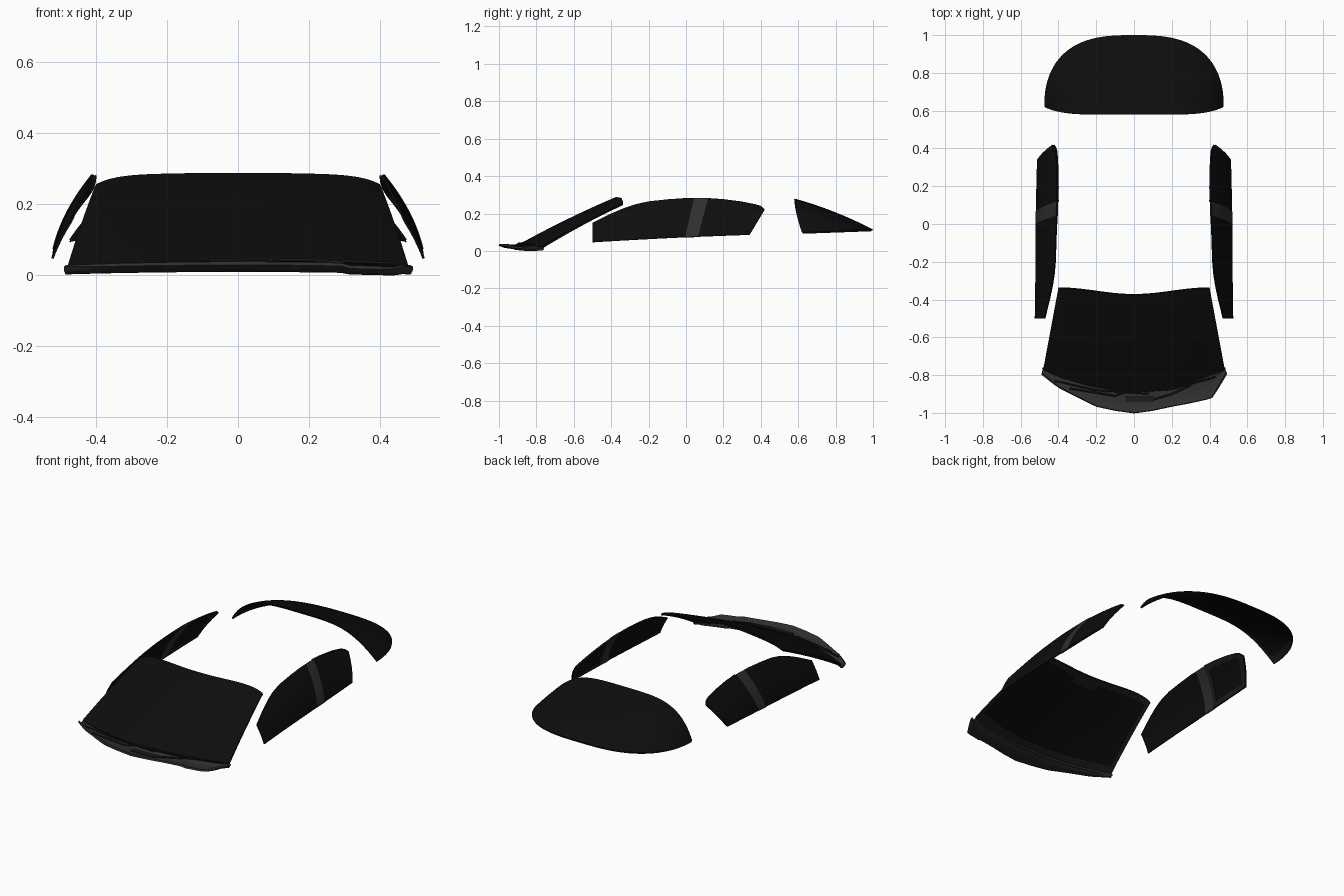
import bpy, bmesh, math

if "Cube" in bpy.data.objects:
    bpy.data.objects.remove(bpy.data.objects["Cube"])


def material(name, g):
    m = bpy.data.materials.new(name)
    m.diffuse_color = (g, g, g, 1)
    m.use_nodes = True
    m.node_tree.nodes["Principled BSDF"].inputs["Base Color"].default_value = m.diffuse_color
    return m


GLASS = material("glass_black", 0.004)
TRIM = material("trim_dark", 0.012)
GREY = material("trim_grey", 0.028)


def interp(pts, x):
    """Piecewise linear lookup in a list of (x, value)."""
    for (a, fa), (b, fb) in zip(pts, pts[1:]):
        if x <= b:
            return fa + (fb - fa) * max(0, (x - a)) / (b - a)
    return pts[-1][1]


def sheet(name, func, us, vs, mat, thick, keep=None, shift=(0, 0, 0), mirror=False):
    """Surface func(u, v) over a grid, given thickness; keep() picks cells."""
    bm = bmesh.new()
    grid = [[bm.verts.new([c + d for c, d in zip(func(u, v), shift)]) for v in vs] for u in us]
    for i in range(len(us) - 1):
        for j in range(len(vs) - 1):
            if keep is None or keep((us[i] + us[i + 1]) / 2, (vs[j] + vs[j + 1]) / 2):
                bm.faces.new((grid[i][j], grid[i + 1][j], grid[i + 1][j + 1], grid[i][j + 1]))
    bmesh.ops.delete(bm, geom=[v for v in bm.verts if not v.link_faces], context='VERTS')
    bmesh.ops.remove_doubles(bm, verts=bm.verts, dist=1e-5)
    me = bpy.data.meshes.new(name)
    bm.to_mesh(me)
    bm.free()
    ob = bpy.data.objects.new(name, me)
    bpy.context.collection.objects.link(ob)
    me.materials.append(mat)
    sol = ob.modifiers.new("thickness", 'SOLIDIFY')
    sol.thickness, sol.offset = thick, -1
    if mirror:
        ob.modifiers.new("mirror", 'MIRROR')
    bpy.ops.object.select_all(action='DESELECT')
    bpy.context.view_layer.objects.active = ob
    ob.select_set(True)
    for m in list(ob.modifiers):
        bpy.ops.object.modifier_apply(modifier=m.name)
    bpy.ops.object.shade_smooth_by_angle(angle=math.radians(35))
    return ob


def steps(a, b, n):
    return [a + (b - a) * i / n for i in range(n + 1)]


# Windshield: s across, t from base to roof
def windshield(s, t):
    bot = (0.48 * s, -0.885 + 0.115 * s * s, 0.04 - 0.015 * s * s)
    top = (0.40 * s, -0.3575 - 0.0175 * math.cos(math.pi * s), 0.288 - 0.008 * s * s - 0.024 * s ** 8)
    p = [a + (b - a) * t for a, b in zip(bot, top)]
    p[2] += 0.032 * t * (1 - t)
    return p


sheet("windshield", windshield, steps(-1, 1, 40), steps(0, 1, 16), GLASS, 0.006)
sheet("windshield_border", windshield, steps(-1, 1, 40), steps(0, 1, 30), TRIM, 0.004,
      lambda s, t: abs(s) > 0.93 or t < 0.09 or t > 0.94 or (abs(s) < 0.2 and t > 0.87),
      (0, 0.003, -0.007))

# Cowl panel below the windshield, with an uneven right front corner
FRONT = [(-0.485, -0.79), (-0.4, -0.86), (-0.2, -0.963), (-0.1, -0.985), (0, -0.999),
         (0.1, -0.985), (0.2, -0.963), (0.3, -0.945), (0.41, -0.92), (0.485, -0.79)]
SECTION = [(0, 0.038), (0.2, 0.026), (0.45, 0.021), (0.7, 0.019), (0.85, 0.026), (1, 0.024)]


def cowl(x, v):
    s = x / 0.485
    yf, yb = interp(FRONT, x), -0.85 + 0.09 * s * s
    drop = 0.010 * s * s + (0.006 if 0.3 < x < 0.45 else 0)
    return (x, yf + (yb - yf) * v, interp(SECTION, v) - drop * (1 - 0.4 * v))


sheet("cowl_panel", cowl, steps(-0.485, 0.485, 40), steps(0, 1, 20), GREY, 0.010)


# Wipers and their pivot on the cowl
def rod(name, pts, r):
    cu = bpy.data.curves.new(name, 'CURVE')
    cu.dimensions = '3D'
    cu.bevel_depth, cu.bevel_resolution = r, 1
    cu.use_fill_caps = True
    sp = cu.splines.new('POLY')
    sp.points.add(len(pts) - 1)
    for q, p in zip(sp.points, pts):
        q.co = (*p, 1)
    ob = bpy.data.objects.new(name, cu)
    bpy.context.collection.objects.link(ob)
    cu.materials.append(TRIM)


rod("wiper_blade_left", [(-0.42, -0.83, 0.03), (-0.2, -0.88, 0.034), (0.08, -0.9, 0.038)], 0.004)
rod("wiper_blade_right", [(-0.08, -0.895, 0.042), (0.2, -0.875, 0.043), (0.43, -0.81, 0.034)], 0.004)
rod("wiper_arm_left", [(-0.34, -0.87, 0.024), (-0.1, -0.91, 0.03), (-0.05, -0.89, 0.038)], 0.005)
rod("wiper_arm_right", [(0.1, -0.93, 0.026), (0.2, -0.9, 0.034), (0.3, -0.855, 0.038)], 0.005)
bpy.ops.mesh.primitive_cube_add(size=1, location=(0.03, -0.927, 0.022))
box = bpy.context.object
box.name = "wiper_pivot_cover"
box.scale = (0.15, 0.03, 0.012)
box.data.materials.append(TRIM)


# Rear window: wrapped bubble, widest at its front edge
def rear_window(q, r):
    s, t = math.sin(q * math.pi / 2), math.sin(r * math.pi / 2)
    w = 0.475 * max(0, 1 - t ** 2.3) ** 0.35
    rim = 0.10 + 0.015 * t
    crown = 0.28 - 0.165 * t + 0.05 * t * (1 - t)
    return (w * s, 0.58 + 0.42 * t + 0.04 * s ** 6 * (1 - t),
            rim + (crown - rim) * (1 - abs(s) ** 4))


sheet("rear_window", rear_window, steps(-1, 1, 40), steps(0, 1, 28), GLASS, 0.005)
sheet("rear_window_border", rear_window, steps(-0.98, 0.98, 40), steps(0.01, 0.97, 28), TRIM, 0.003,
      lambda q, r: abs(q) > 0.78 or r < 0.06 or r > 0.84, (0, -0.002, -0.007))

# Side windows: u from front to rear, v from sill to roof
ROOF = [(-0.5, 0.15), (-0.4, 0.2), (-0.33, 0.23), (-0.27, 0.25), (-0.2, 0.265), (-0.1, 0.276), (0, 0.283),
        (0.1, 0.284), (0.2, 0.277), (0.3, 0.264), (0.37, 0.25), (0.4, 0.241), (0.42, 0.222)]


def side_window(u, v):
    yt = -0.5 + 0.92 * u
    yb = -0.5 + 0.84 * u
    zb = 0.048 + 0.05 * u - 0.01 * u * u
    y = yb + (yt - yb) * v
    z = zb + (interp(ROOF, yt) - zb) * v
    d = z - 0.05
    return (0.525 - 0.162 * d - 1.39 * d * d - 0.8 * d * y * y, y, z)


sheet("side_windows", side_window, steps(0, 1, 46), steps(0, 1, 12), GLASS, 0.007, mirror=True)
sheet("side_pillars", side_window, steps(0.59, 0.672, 4), steps(0, 1, 12), GREY, 0.012,
      shift=(0.002, 0, 0), mirror=True)
sheet("rear_side_window_border", side_window, steps(0.672, 1, 20), steps(0, 1, 16), TRIM, 0.004,
      lambda u, v: u < 0.7 or u > 0.96 or v < 0.13 or v > 0.87, (-0.008, 0, 0), True)
